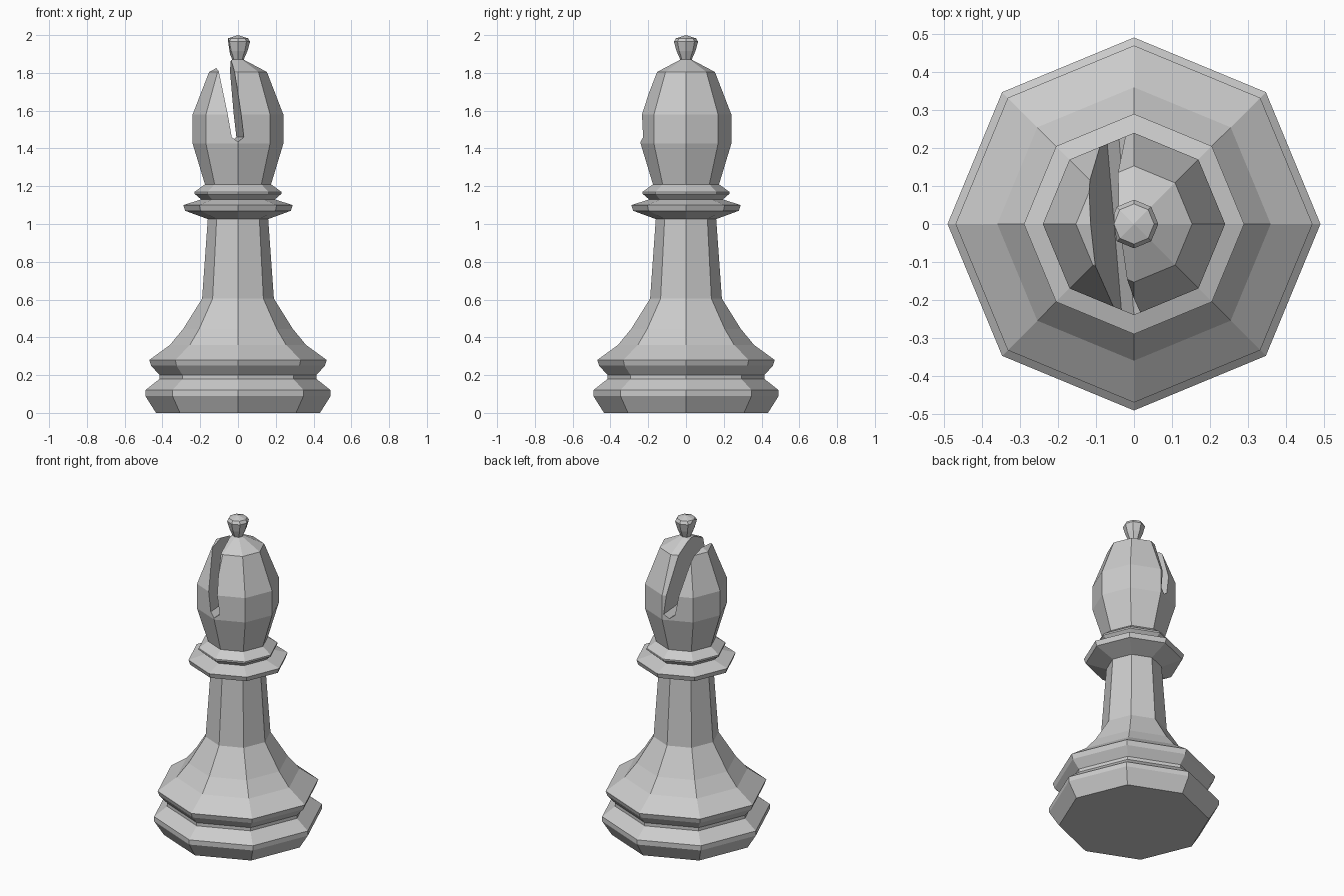
import bpy
import math

if "Cube" in bpy.data.objects:
    bpy.data.objects.remove(bpy.data.objects["Cube"])

SIDES = 8


def make_object(name, verts, faces):
    mesh = bpy.data.meshes.new(name)
    mesh.from_pydata(verts, [], faces)
    mesh.update()
    obj = bpy.data.objects.new(name, mesh)
    bpy.context.collection.objects.link(obj)
    return obj


def lathe(name, profile, tip_z):
    """Closed low-poly turned solid: flat bottom, pointed top."""
    verts = [(r * math.cos(2 * math.pi * i / SIDES), r * math.sin(2 * math.pi * i / SIDES), z)
             for r, z in profile for i in range(SIDES)]
    faces = [tuple(reversed(range(SIDES)))]
    for k in range(len(profile) - 1):
        for i in range(SIDES):
            j = (i + 1) % SIDES
            a, b = k * SIDES, (k + 1) * SIDES
            faces.append((a + i, a + j, b + j, b + i))
    last = (len(profile) - 1) * SIDES
    verts.append((0, 0, tip_z))
    faces += [(last + i, last + (i + 1) % SIDES, len(verts) - 1) for i in range(SIDES)]
    return make_object(name, verts, faces)


# Turned sections, from the ground up
foot = [(0.434, 0), (0.491, 0.09), (0.491, 0.12), (0.415, 0.18), (0.415, 0.2),
        (0.46, 0.25), (0.47, 0.28)]
stem = [(0.36, 0.36), (0.29, 0.445), (0.19, 0.605), (0.16, 1.026)]
collar = [(0.28, 1.07), (0.29, 1.10), (0.195, 1.13), (0.23, 1.16), (0.23, 1.17)]
head = [(0.175, 1.21), (0.24, 1.425), (0.24, 1.58), (0.153, 1.805), (0.03, 1.87)]
finial = [(0.05, 1.915), (0.064, 1.965), (0.053, 1.983)]
body = lathe("bishop_body", foot + stem + collar + head + finial, 2.0)

# Slanted slot cutter: a front outline swept backwards, slightly skewed
outline = [(-0.032, 1.46), (0, 1.435), (0.032, 1.46), (-0.04, 2.05), (-0.132, 2.05)]
n = len(outline)
slot_verts = [(x - 0.085 * (y + 0.24), y, z) for y in (-0.4, 0.4) for x, z in outline]
slot_faces = [tuple(range(n)), tuple(reversed(range(n, 2 * n)))]
slot_faces += [(i, i + n, (i + 1) % n + n, (i + 1) % n) for i in range(n)]
cutter = make_object("slot_cutter", slot_verts, slot_faces)
cutter.hide_render = True

# Cut the slot through the head
cut = body.modifiers.new("slot", 'BOOLEAN')
cut.operation = 'DIFFERENCE'
cut.solver = 'EXACT'
cut.object = cutter
bpy.context.view_layer.objects.active = body
bpy.ops.object.modifier_apply(modifier=cut.name)
bpy.data.objects.remove(cutter)
